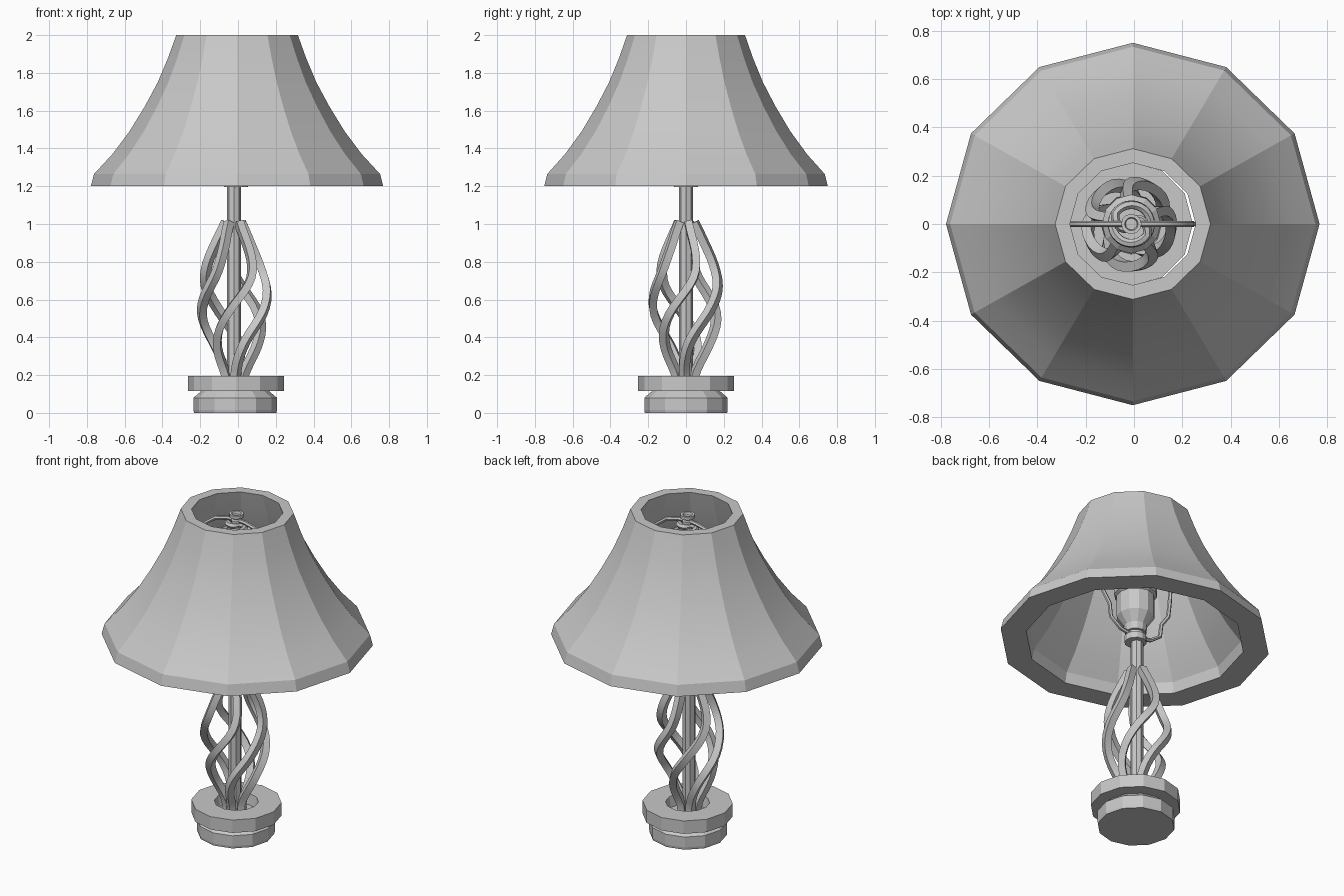
import bpy, bmesh
from math import sin, cos, pi, radians

if "Cube" in bpy.data.objects:
    bpy.data.objects.remove(bpy.data.objects["Cube"])

AXIS = -0.011  # x of the lamp axis

grey = bpy.data.materials.new("plain_grey")
grey.use_nodes = True
grey.diffuse_color = (0.58, 0.58, 0.58, 1)
grey.node_tree.nodes["Principled BSDF"].inputs["Base Color"].default_value = grey.diffuse_color


def link(name, data, x=AXIS):
    data.materials.append(grey)
    obj = bpy.data.objects.new(name, data)
    obj.location.x = x
    bpy.context.collection.objects.link(obj)
    return obj


def lathe(name, profile, sides=12, loop=False, x=AXIS):
    """Revolve (radius, z) points; loop closes the section, otherwise the ends are capped."""
    bm = bmesh.new()
    rings = [[bm.verts.new((r * cos(2 * pi * i / sides), r * sin(2 * pi * i / sides), z))
              for i in range(sides)] for r, z in profile]
    pairs = list(zip(rings, rings[1:]))
    if loop:
        pairs.append((rings[-1], rings[0]))
    else:
        bm.faces.new(rings[0])
        bm.faces.new(rings[-1])
    for a, b in pairs:
        for i in range(sides):
            j = (i + 1) % sides
            bm.faces.new((a[i], a[j], b[j], b[i]))
    bmesh.ops.recalc_face_normals(bm, faces=bm.faces)
    mesh = bpy.data.meshes.new(name)
    bm.to_mesh(mesh)
    bm.free()
    return link(name, mesh, x)


def tube(name, points, radius, resolution=1, cyclic=False, x=AXIS):
    """Sweep a round or square section along a path and turn it into a mesh."""
    curve = bpy.data.curves.new(name, 'CURVE')
    curve.dimensions = '3D'
    curve.bevel_depth = radius
    curve.bevel_resolution = resolution
    curve.use_fill_caps = True
    spline = curve.splines.new('POLY')
    spline.points.add(len(points) - 1)
    for p, co in zip(spline.points, points):
        p.co = (*co, 1)
    spline.use_cyclic_u = cyclic
    temp = bpy.data.objects.new(name, curve)
    bpy.context.collection.objects.link(temp)
    mesh = bpy.data.meshes.new_from_object(
        temp.evaluated_get(bpy.context.evaluated_depsgraph_get()))
    bpy.data.objects.remove(temp)
    mesh.materials.clear()
    return link(name, mesh, x)


def smooth(obj, angle):
    bpy.ops.object.select_all(action='DESELECT')
    obj.select_set(True)
    bpy.context.view_layer.objects.active = obj
    bpy.ops.object.shade_smooth_by_angle(angle=radians(angle))


def ease(table, z):
    """Smooth value at z through a table of (z, value) points."""
    n = len(table) - 1
    k = next((i for i in range(n) if z <= table[i + 1][0]), n - 1)
    (z0, v0), (z1, v1) = table[k], table[k + 1]
    slope = lambda i: ((table[min(i + 1, n)][1] - table[max(i - 1, 0)][1])
                       / (table[min(i + 1, n)][0] - table[max(i - 1, 0)][0]))
    h = z1 - z0
    t = (z - z0) / h
    return ((2 * t**3 - 3 * t**2 + 1) * v0 + (t**3 - 2 * t**2 + t) * h * slope(k)
            + (3 * t**2 - 2 * t**3) * v1 + (t**3 - t**2) * h * slope(k + 1))


# Flared shade: the inner wall is a narrower copy of the outer one
outer = [(0.322, 2.0), (0.365, 1.88), (0.42, 1.75), (0.49, 1.62), (0.57, 1.49), (0.66, 1.37),
         (0.757, 1.265), (0.774, 1.2)]
inner = [(r * 0.81, z) for r, z in reversed(outer)]
shade = lathe("lamp_shade", outer + inner, loop=True, x=-0.005)
shade.scale.y = 0.97
smooth(shade, 13)

# Two-step base with a recess in the top
lathe("base_foot", [(0.218, 0), (0.221, 0.015), (0.221, 0.08), (0.18, 0.115)], x=-0.015)
lathe("base_collar", [(0.255, 0.115), (0.255, 0.195), (0.125, 0.195), (0.115, 0.13),
                      (0.04, 0.13), (0.04, 0.115)], loop=True)

# Stem, lower collar and bulb socket
lathe("stem", [(0.037, 0.1), (0.037, 1.21)], 8, x=-0.021)
lathe("stem_collar", [(0.063, 1.195), (0.063, 1.235), (0.048, 1.24), (0.048, 1.26)])
lathe("socket", [(0.062, 1.255), (0.066, 1.3), (0.108, 1.36), (0.108, 1.49), (0.122, 1.5),
                 (0.122, 1.6), (0.09, 1.63), (0.09, 1.68)])

# Five twisted square strands around the stem
bulge = [(0.12, 0.045), (0.2, 0.05), (0.35, 0.118), (0.5, 0.168), (0.6, 0.176), (0.7, 0.168),
         (0.8, 0.142), (0.9, 0.098), (1.02, 0.04)]
twist = [(0.12, -82), (0.25, -78), (0.38, -62), (0.55, -24), (0.72, 15), (0.87, 24), (1.02, 16)]
for k in range(5):
    path = []
    for i in range(25):
        z = 0.12 + 0.89 * i / 24
        r = ease(bulge, z)
        a = radians(72 * k + ease(twist, z))
        path.append((r * cos(a), r * sin(a), z))
    smooth(tube(f"twisted_strand_{k + 1}", path, 0.029, 0, x=-0.02), 40)

# Spiral bulb: two wound tubes meeting at the top
for k in range(2):
    path = []
    for i in range(73):
        t = i / 72
        r = 0.08 * min(1, (1 - t) * 8)
        a = pi * k + 2 * pi * 2.75 * t
        path.append((r * cos(a), r * sin(a), 1.66 + 0.25 * min(1, t * 1.12)))
    smooth(tube(f"bulb_spiral_{k + 1}", path, 0.018), 50)

# Wire harp that carries the shade, mirrored left to right
half = [(0.05, 1.24), (0.11, 1.25), (0.18, 1.3), (0.19, 1.38), (0.24, 1.45), (0.252, 1.55),
        (0.258, 1.67), (0.25, 1.78), (0.21, 1.87), (0.14, 1.92), (0.06, 1.94), (0, 1.945)]
loop = [(x, 0, z) for x, z in half] + [(-x, 0, z) for x, z in half[-2::-1]]
smooth(tube("harp", loop, 0.012, cyclic=True), 50)

# Finial on top of the harp
lathe("finial", [(0.03, 1.93), (0.03, 1.945), (0.02, 1.95), (0.02, 1.96), (0.042, 1.965),
                 (0.042, 1.985), (0.028, 1.985), (0.024, 1.97)])
